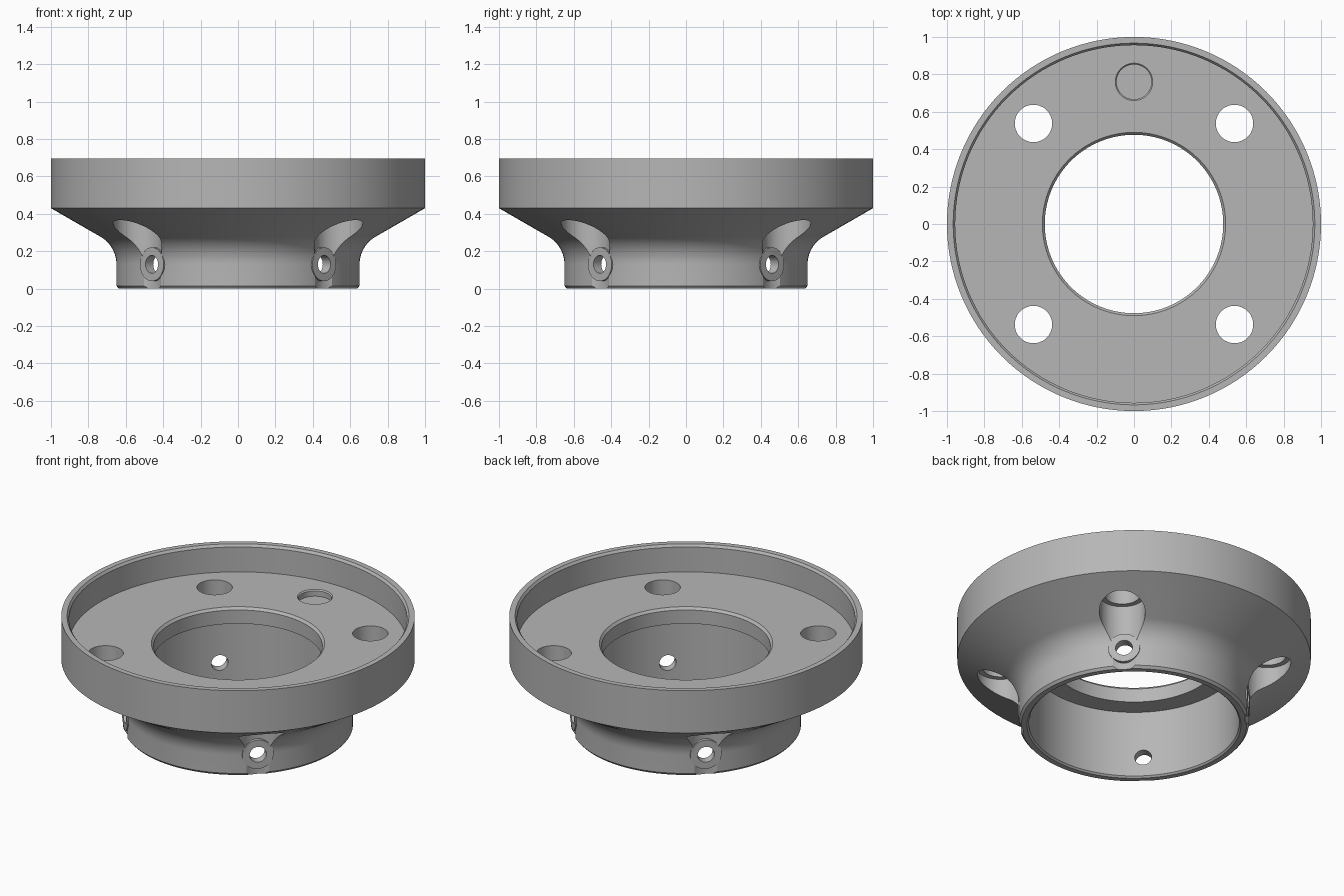
import bpy, bmesh
from math import cos, sin, pi, radians
from mathutils import Matrix

cube = bpy.data.objects.get("Cube")
if cube:
    bpy.data.objects.remove(cube, do_unlink=True)

grey = bpy.data.materials.new("machined_grey")
grey.use_nodes = True
colour = (0.47, 0.47, 0.47, 1)
grey.diffuse_color = colour
grey.node_tree.nodes["Principled BSDF"].inputs["Base Color"].default_value = colour


def lathe(name, profile, steps, closed=False, matrix=Matrix()):
    """Revolve (radius, height) points about z; cap the ends if open."""
    bm = bmesh.new()
    rings = []
    for r, z in profile:
        rings.append([bm.verts.new((r * cos(2 * pi * i / steps), r * sin(2 * pi * i / steps), z))
                      for i in range(steps)])
    pairs = list(zip(rings, rings[1:]))
    if closed:
        pairs.append((rings[-1], rings[0]))
    else:
        bm.faces.new(rings[0])
        bm.faces.new(rings[-1])
    for a, b in pairs:
        for i in range(steps):
            j = (i + 1) % steps
            bm.faces.new((a[i], a[j], b[j], b[i]))
    bmesh.ops.transform(bm, matrix=matrix, verts=bm.verts)
    bmesh.ops.recalc_face_normals(bm, faces=bm.faces)
    mesh = bpy.data.meshes.new(name)
    bm.to_mesh(mesh)
    bm.free()
    mesh.materials.append(grey)
    ob = bpy.data.objects.new(name, mesh)
    bpy.context.collection.objects.link(ob)
    return ob


def combine(body, tool, operation):
    """Apply a boolean with the tool, then remove the tool."""
    tool.hide_render = True
    mod = body.modifiers.new(tool.name, 'BOOLEAN')
    mod.operation = operation
    mod.solver = 'EXACT'
    mod.object = tool
    bpy.context.view_layer.objects.active = body
    bpy.ops.object.modifier_apply(modifier=mod.name)
    bpy.data.objects.remove(tool, do_unlink=True)


# Flange body: hub, swept fillet, cone, rim, recessed floor and stepped bore
hub_r, fillet = 0.65, 0.17
outer = [(0.637, 0), (hub_r, 0.015)]
for k in range(13):
    a = radians(180 - 5 * k)
    outer.append((hub_r + fillet + fillet * cos(a), 0.13 + fillet * sin(a)))
rim = [(1, 0.43), (1, 0.695), (0.967, 0.695), (0.956, 0.68), (0.956, 0.525)]
bore = [(0.49, 0.525), (0.477, 0.51), (0.477, 0.425), (0.595, 0.425), (0.595, 0.01), (0.605, 0)]
flange = lathe("flange_body", outer + rim + bore, 128, closed=True)

bolt_r = 0.76
for k in range(4):
    turn = Matrix.Rotation(radians(45 + 90 * k), 4, 'Z')
    upright = turn @ Matrix.Translation((bolt_r, 0, 0))
    radial = turn @ Matrix.Translation((0, 0, 0.13)) @ Matrix.Rotation(pi / 2, 4, 'Y')
    # Bolt clearance pocket from below, with the bolt hole above it
    combine(flange, lathe("pocket", [(0.13, -0.1), (0.13, 0.41)], 48, matrix=upright), 'DIFFERENCE')
    combine(flange, lathe("bolt_hole", [(0.1, 0.3), (0.1, 0.6)], 48, matrix=upright), 'DIFFERENCE')
    # Set screw boss and its radial hole into the bore
    combine(flange, lathe("boss", [(0.09, 0.612), (0.09, 0.652)], 48, matrix=radial), 'UNION')
    combine(flange, lathe("screw_hole", [(0.048, 0.5), (0.048, 0.8)], 32, matrix=radial), 'DIFFERENCE')

# Shallow chamfered locating recess at the back of the floor
recess = [(0.093, 0.485), (0.093, 0.518), (0.1, 0.525), (0.1, 0.6)]
combine(flange, lathe("recess", recess, 48, matrix=Matrix.Translation((0, bolt_r, 0))), 'DIFFERENCE')

bpy.ops.object.select_all(action='DESELECT')
flange.select_set(True)
bpy.context.view_layer.objects.active = flange
bpy.ops.object.shade_smooth_by_angle(angle=radians(25))
